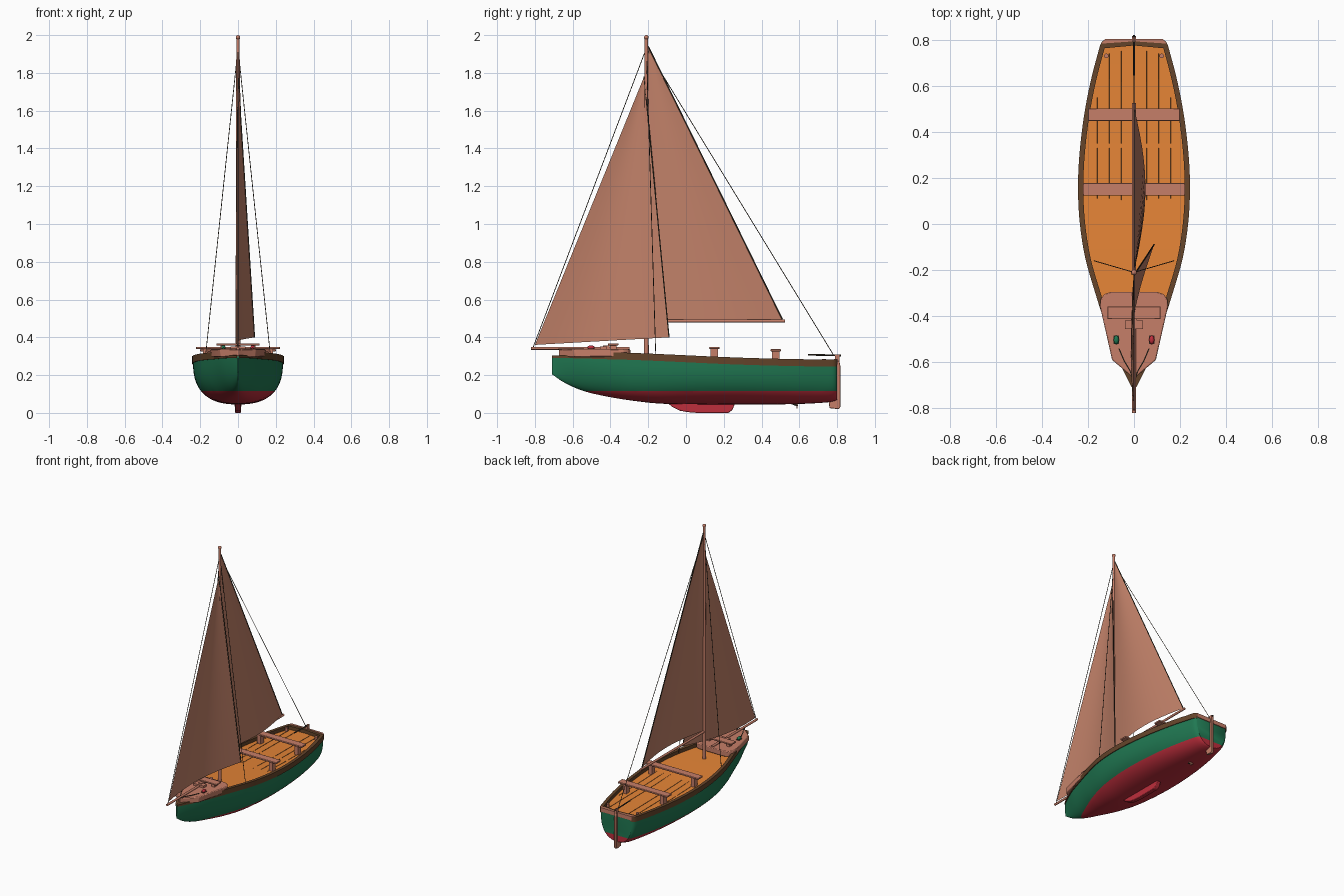
import bpy, bmesh, math
from mathutils import Vector

if "Cube" in bpy.data.objects:
    bpy.data.objects.remove(bpy.data.objects["Cube"])


def mat(name, r, g, b):
    m = bpy.data.materials.new(name)
    lin = [c / 12.92 if c <= 0.04045 else ((c + 0.055) / 1.055) ** 2.4 for c in (r / 255, g / 255, b / 255)]
    m.diffuse_color = (*lin, 1)
    m.use_nodes = True
    m.node_tree.nodes["Principled BSDF"].inputs["Base Color"].default_value = m.diffuse_color
    return m


GREEN = mat("hull green", 32, 120, 82)
RED = mat("bottom red", 190, 46, 60)
BROWN = mat("rail brown", 100, 68, 42)
COPPER = mat("rosy wood", 198, 126, 104)
SAIL = mat("sail tan", 192, 128, 104)
ORANGE = mat("deck orange", 228, 132, 54)
DARK = mat("rope dark", 62, 54, 42)


def finish(name, bm, *mats):
    bmesh.ops.recalc_face_normals(bm, faces=bm.faces[:])
    me = bpy.data.meshes.new(name)
    bm.to_mesh(me)
    bm.free()
    ob = bpy.data.objects.new(name, me)
    bpy.context.collection.objects.link(ob)
    for m in mats:
        me.materials.append(m)
    return ob


def bevel(ob, w, seg=2):
    b = ob.modifiers.new("bevel", 'BEVEL')
    b.width, b.segments, b.limit_method = w, seg, 'ANGLE'
    return ob


def loft(bm, rings, closed=False):
    vs = [[bm.verts.new(p) for p in r] for r in rings]
    n = len(vs[0])
    for a, b in zip(vs, vs[1:]):
        for i in range(n if closed else n - 1):
            j = (i + 1) % n
            bm.faces.new((a[i], a[j], b[j], b[i]))
    return vs


def prism(name, pts, d, m):
    """Extrude a list of 3D points by the vector d."""
    bm = bmesh.new()
    vs = loft(bm, [pts, [Vector(p) + Vector(d) for p in pts]], True)
    bm.faces.new(vs[0])
    bm.faces.new(vs[1])
    return finish(name, bm, m)


def box(name, x0, x1, y0, y1, z0, z1, m):
    return prism(name, [(x0, y0, z0), (x1, y0, z0), (x1, y1, z0), (x0, y1, z0)], (0, 0, z1 - z0), m)


def tube(name, a, b, r, m, r2=None, seg=8):
    a, b = Vector(a), Vector(b)
    bm = bmesh.new()
    bmesh.ops.create_cone(bm, cap_ends=True, segments=seg, radius1=r, radius2=r if r2 is None else r2,
                          depth=(b - a).length)
    q = (b - a).to_track_quat('Z', 'Y')
    for v in bm.verts:
        v.co = q @ v.co + (a + b) / 2
    return finish(name, bm, m)


def ball(name, c, r, m, scale=(1, 1, 1)):
    bm = bmesh.new()
    bmesh.ops.create_uvsphere(bm, u_segments=16, v_segments=8, radius=r)
    for v in bm.verts:
        v.co = Vector(v.co[i] * scale[i] + c[i] for i in range(3))
    return finish(name, bm, m)


# hull stations: y, half width, sheer height, keel height
ST = [Vector(s) for s in [
    (-.71, .004, .298, .205), (-.64, .04, .297, .158), (-.54, .085, .295, .115), (-.42, .125, .291, .087),
    (-.3, .163, .288, .067), (-.15, .206, .282, .05), (0, .23, .275, .046), (.15, .238, .268, .045),
    (.3, .232, .262, .045), (.47, .212, .257, .045), (.62, .183, .254, .048), (.74, .152, .252, .055),
    (.785, .138, .252, .063), (.80, .122, .252, .07)]]
line = []
for i in range(len(ST) - 1):
    p0, p1, p2, p3 = ST[max(i - 1, 0)], ST[i], ST[i + 1], ST[min(i + 2, len(ST) - 1)]
    for k in range(4):
        t = k / 4
        line.append((p1 * 2 + (p2 - p0) * t + (p0 * 2 - p1 * 5 + p2 * 4 - p3) * t ** 2
                     + (p1 * 3 - p0 - p2 * 3 + p3) * t ** 3) / 2)
line.append(ST[-1])

# hull shell, painted red below the waterline
rings = []
for y, w, s, k in line:
    e = .8 + .4 * max(0, (-y - .3) / .4)
    ring = []
    for i in range(33):
        a = math.pi * i / 32
        c = math.cos(a)
        x = math.copysign(w * abs(c) ** e, c) if abs(c) > 1e-6 else 0
        ring.append((x, y, s - (s - k) * max(0, math.sin(a)) ** e))
    rings.append(ring)
bm = bmesh.new()
vs = loft(bm, rings)
bm.faces.new(vs[0])
bm.faces.new(vs[-1])
bmesh.ops.bisect_plane(bm, geom=bm.verts[:] + bm.edges[:] + bm.faces[:], plane_co=(0, 0, .115), plane_no=(0, 0, 1))
for f in bm.faces:
    f.material_index = int(f.calc_center_median().z < .115)
finish("hull", bm, GREEN, RED)

# deck floor
bm = bmesh.new()
loft(bm, [[(-w * .98, y, s + .005), (w * .98, y, s + .005)] for y, w, s, k in line])
finish("floor", bm, ORANGE)

# gunwale rails on both sides and across the stern
for side in (-1, 1):
    rr = []
    for y, w, s, k in line:
        h = .03 if y > -.36 else .03 - .025 * (-.36 - y) / .35
        o, n = side * (w + .005), side * max(w - .018, 0)
        rr.append([(o, y, s - .007), (o, y, s + h), (n, y, s + h), (n, y, s - .007)])
    bm = bmesh.new()
    vs = loft(bm, rr, True)
    bm.faces.new(vs[0])
    bm.faces.new(vs[-1])
    finish("side_rail", bm, BROWN)
prism("stern_rail", [(-.13, .798, .245), (.13, .798, .245), (.138, .762, .245), (0, .775, .245), (-.138, .762, .245)],
      (0, 0, .036), BROWN)
prism("transom_cap", [(-.125, .803, .255), (.125, .803, .255), (.142, .783, .255), (0, .793, .255),
                      (-.142, .783, .255)], (0, 0, .029), COPPER)

# thin dark floor seams
for x, y1 in ((.055, .75), (.107, .74), (.16, .55)):
    for sx in (-x, x):
        for y0, ya in ((.35, y1), (.08, .33)):
            z = [.2737 - .0223 * y + (.0115 * y * y if y > .3 else .003) for y in (y0, ya)]
            tube("floor_seam", (sx, y0, z[0]), (sx, ya, z[1]), .0012, DARK, seg=4)

# foredeck with hatch, step and lights
half = [(.03, -.645), (.095, -.59), (.147, -.36), (.146, -.33), (.13, -.305), (.1, -.295)]
outline = [(0, -.675)] + half + [(-x, y) for x, y in reversed(half)]
bevel(prism("foredeck", [(x, y, .297) for x, y in outline], (0, 0, .04), COPPER), .005)
bevel(box("hatch_top", -.115, .115, -.413, -.358, .357, .368, COPPER), .003)
for x in (-.08, .08):
    box("hatch_leg", x - .012, x + .012, -.403, -.368, .335, .358, COPPER)
box("deck_step", -.04, .04, -.455, -.418, .335, .352, COPPER)
box("deck_step_post", -.012, .012, -.44, -.405, .335, .358, COPPER)
for x, m in ((-.077, GREEN), (.077, RED)):
    box("lamp_base", x - .012, x + .012, -.52, -.485, .335, .34, DARK)
    ball("side_lamp", (x, -.503, .346), .012, m, (.95, 1.6, 1))
    pts = [(x * .85, -.54, .339), (x * .55, -.595, .339), (x * .2, -.64, .339), (0, -.69, .339)]
    for a, b in zip(pts, pts[1:]):
        tube("bow_line", a, b, .003, DARK, seg=6)

# bench seats on legs
for y, z, w in ((.15, .35, .222), (.475, .338, .2)):
    bevel(box("seat", -w, w, y - .027, y + .027, z - .012, z, COPPER), .003)
    for x in (-w + .05, w - .05):
        box("seat_leg", x - .014, x + .014, y - .019, y + .019, .262, z - .01, COPPER)

# mast, boom and bowsprit
tube("mast", (0, -.21, .27), (0, -.21, 1.985), .013, COPPER, .009, 16)
ball("mast_cap", (0, -.21, 1.988), .012, COPPER)
tube("boom", (0, -.2, .487), (0, .525, .487), .008, COPPER, seg=12)
tube("bowsprit", (0, -.3, .342), (0, -.82, .342), .008, COPPER, seg=12)


# curved sails with a dark rope along the trailing edge
def sail(name, head, tack, clew, belly):
    head, tack, clew = Vector(head), Vector(tack), Vector(clew)
    rows = []
    for j in range(21):
        v = j / 20
        a, b = tack.lerp(head, v), clew.lerp(head, v * .99)
        rows.append([a.lerp(b, i / 12) + Vector((belly * math.sin(math.pi * i / 12) * (1 - v) ** .8, 0, 0))
                     for i in range(13)])
    bm = bmesh.new()
    loft(bm, rows)
    finish(name, bm, SAIL)
    tube(name + "_edge_rope", clew, head, .0035, DARK, seg=6)


sail("mainsail", (0, -.2, 1.94), (0, -.2, .495), (0, .51, .495), .05)
sail("jib", (0, -.222, 1.78), (0, -.8, .36), (.087, -.09, .4), -.05)

# stays and shrouds
top = (0, -.21, 1.93)
for name, end in (("forestay", (0, -.81, .345)), ("backstay", (0, .785, .3)),
                  ("left_shroud", (-.172, -.16, .3)), ("right_shroud", (.172, -.16, .3))):
    tube(name, top, end, .002, DARK, seg=6)

# rudder and tiller
rud = [(.792, .275), (.812, .275), (.817, .25), (.817, .03), (.808, .02), (.76, .025), (.755, .06), (.795, .07)]
bevel(prism("rudder", [(-.009, y, z) for y, z in rud], (.018, 0, 0), COPPER), .003)
tube("tiller", (0, .645, .308), (0, .82, .304), .0045, DARK, seg=8)
box("tiller_post", -.008, .008, .79, .812, .27, .308, COPPER)
for x in (-.12, .12):
    tube("stern_cleat", (x, .73, .252), (x, .73, .285), .01, COPPER, seg=12)

# keel fin and propeller
keel = [(-.095, .05), (-.07, .03), (-.03, .011), (.01, .004), (.06, 0), (.225, 0), (.245, .015), (.26, .05)]
bevel(prism("keel", [(-.016, y, z) for y, z in keel], (.032, 0, 0), RED), .004)
tube("propeller_shaft", (0, .55, .055), (0, .592, .038), .005, DARK)
box("propeller_blade", -.018, .018, .585, .591, .034, .044, COPPER)
box("propeller_blade", -.005, .005, .585, .591, .024, .054, COPPER)

# smooth shading with sharp edges kept
for ob in bpy.context.collection.objects:
    ob.select_set(True)
    bpy.context.view_layer.objects.active = ob
bpy.ops.object.shade_smooth_by_angle(angle=math.radians(35))
